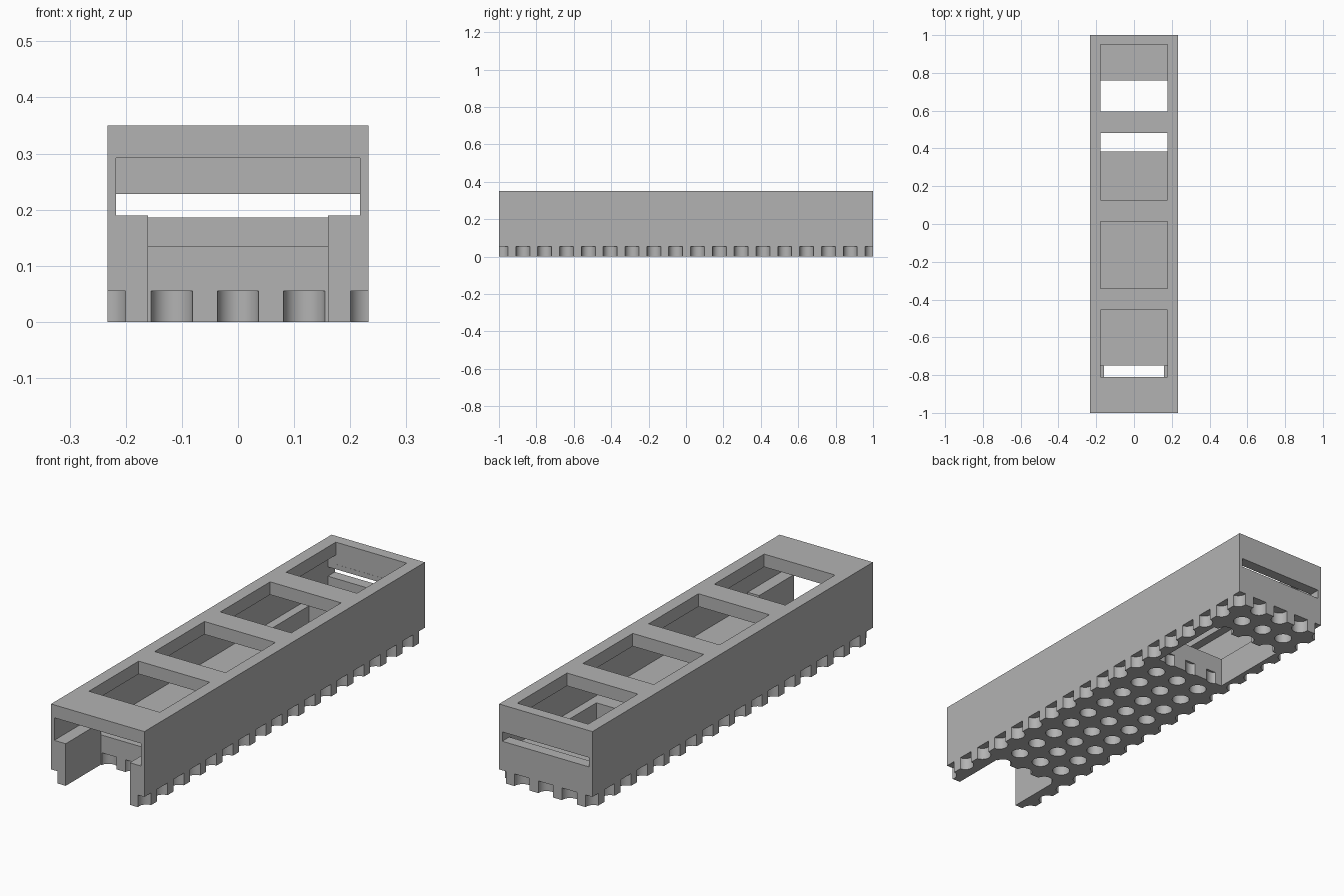
import bpy, bmesh
from mathutils import Matrix, Vector

cube = bpy.data.objects.get("Cube")
if cube:
    bpy.data.objects.remove(cube, do_unlink=True)

grey = bpy.data.materials.new("plain_grey")
grey.use_nodes = True
colour = (0.45, 0.45, 0.45, 1)
grey.diffuse_color = colour
grey.node_tree.nodes["Principled BSDF"].inputs["Base Color"].default_value = colour


def to_object(bm, name):
    mesh = bpy.data.meshes.new(name)
    bm.to_mesh(mesh)
    bm.free()
    mesh.materials.append(grey)
    obj = bpy.data.objects.new(name, mesh)
    bpy.context.collection.objects.link(obj)
    return obj


def box(name, half_x, y0, y1, z0, z1):
    """Box symmetric in x, given by its limits in y and z."""
    bm = bmesh.new()
    centre = Vector((0, (y0 + y1) / 2, (z0 + z1) / 2))
    size = Vector((2 * half_x, y1 - y0, z1 - z0, 1))
    bmesh.ops.create_cube(bm, size=1, matrix=Matrix.Translation(centre) @ Matrix.Diagonal(size))
    return to_object(bm, name)


def peg_grid():
    """Cylinders for the round sockets in the underside."""
    bm = bmesh.new()
    radius, top, below = 0.0375, 0.055, 0.05
    for column in range(-2, 3):
        for row in range(18):
            place = Matrix.Translation((column * 0.118, 0.003 + (row - 8.5) * 0.1167, (top - below) / 2))
            bmesh.ops.create_cone(bm, cap_ends=True, segments=32, radius1=radius,
                                  radius2=radius, depth=top + below, matrix=place)
    return to_object(bm, "socket_cutter")


def cut(body, cutter):
    mod = body.modifiers.new("cut", "BOOLEAN")
    mod.operation, mod.solver, mod.object = "DIFFERENCE", "EXACT", cutter
    bpy.context.view_layer.objects.active = body
    bpy.ops.object.modifier_apply(modifier=mod.name)
    bpy.data.objects.remove(cutter, do_unlink=True)


body = box("tray_housing", 0.233, -1, 1, 0, 0.35)

# Inner chamber, front mouth, front floor notch, rear slit and floor pocket
cut(body, box("chamber", 0.217, -0.75, 0.95, 0.135, 0.292))
cut(body, box("front_mouth", 0.217, -1.1, -0.7, 0.19, 0.292))
cut(body, box("front_notch", 0.16, -1.1, -0.75, -0.1, 0.25))
cut(body, box("rear_slit", 0.217, 0.9, 1.1, 0.186, 0.228))
cut(body, box("floor_pocket", 0.178, 0.385, 0.76, -0.1, 0.2))

# Four windows in the roof
for i in range(4):
    start = -0.81 + i * 0.4685
    cut(body, box("roof_window", 0.177, start, start + 0.355, 0.25, 0.4))

# Socket grid in the underside
cut(body, peg_grid())

bpy.ops.object.select_all(action="DESELECT")
body.select_set(True)
bpy.context.view_layer.objects.active = body
bpy.ops.object.shade_smooth_by_angle()
